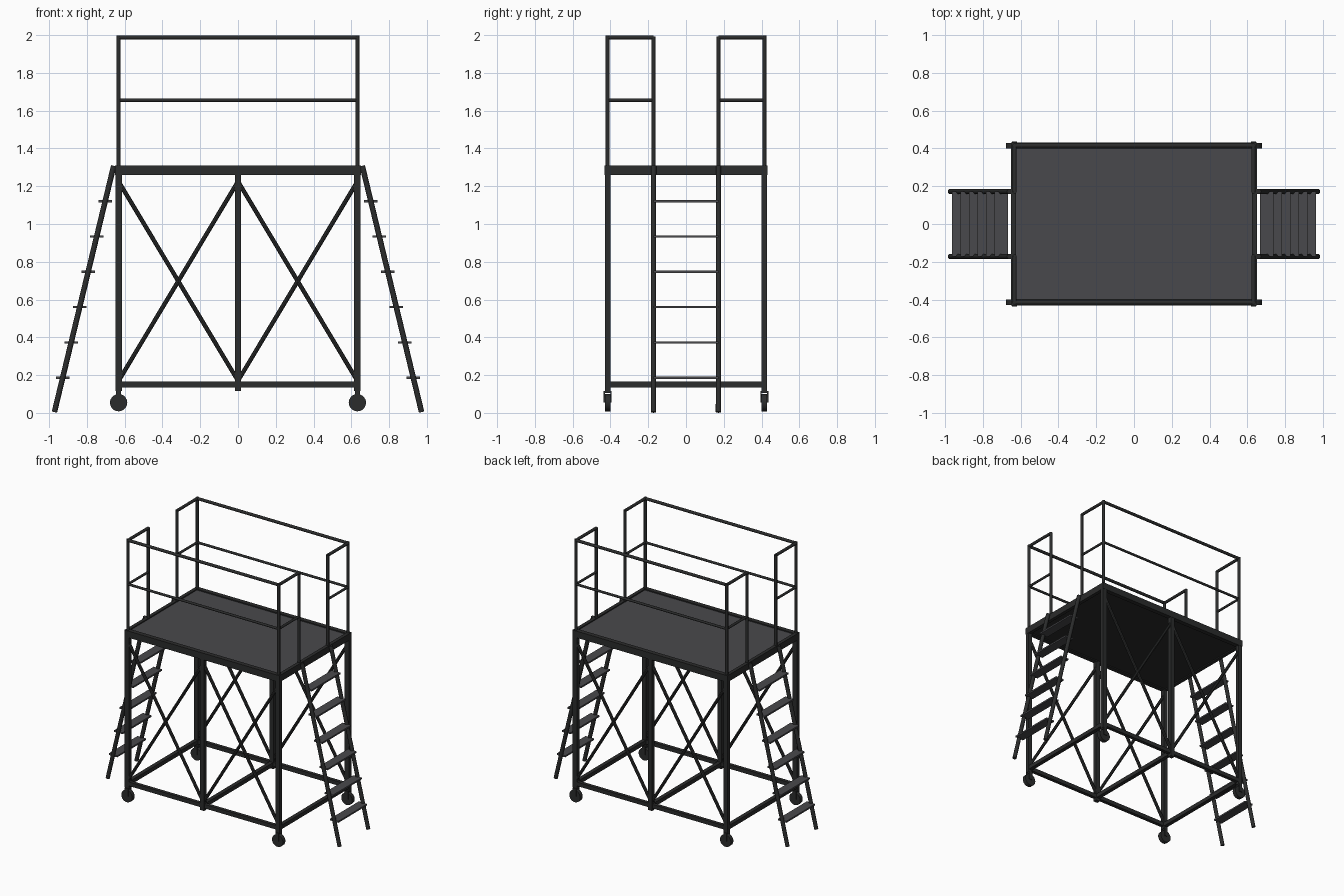
import bpy, math
from mathutils import Vector

if "Cube" in bpy.data.objects:
    bpy.data.objects.remove(bpy.data.objects["Cube"])


def material(name, rgb):
    m = bpy.data.materials.new(name)
    m.diffuse_color = (*rgb, 1)
    m.use_nodes = True
    m.node_tree.nodes["Principled BSDF"].inputs["Base Color"].default_value = m.diffuse_color
    return m


FRAME = material("dark steel", (0.024, 0.025, 0.025))
DECK = material("grey tread plate", (0.066, 0.066, 0.072))


def finish(name, mat):
    o = bpy.context.object
    o.name = name
    o.data.materials.append(mat)
    return o


def box(name, centre, size, mat=FRAME):
    bpy.ops.mesh.primitive_cube_add(size=1, location=centre)
    o = finish(name, mat)
    o.scale = size
    bpy.ops.object.transform_apply(location=False, rotation=False)
    return o


def tube(name, a, b, r, sides=12):
    a, b = Vector(a), Vector(b)
    d = b - a
    bpy.ops.mesh.primitive_cylinder_add(vertices=sides, radius=r, depth=d.length, location=(a + b) / 2)
    o = finish(name, FRAME)
    o.rotation_euler = d.to_track_quat('Z', 'Y').to_euler()
    bpy.ops.object.shade_smooth_by_angle(angle=math.radians(40))
    return o


X, Y, LY = 0.632, 0.415, 0.172   # post lines and ladder half width
LOW, DECK_Z, MID, TOP = 0.15, 1.285, 1.655, 1.988

# Deck plate with edge beams
box("deck", (0, 0, 1.289), (1.27, 0.82, 0.026), DECK)
box("deck_underside", (0, 0, 1.272), (1.27, 0.82, 0.008))
for s in (-1, 1):
    box("deck_long_beam", (0, s * Y, DECK_Z), (1.30, 0.034, 0.05))
    box("deck_end_beam", (s * 0.637, 0, DECK_Z), (0.026, 0.80, 0.05))
    box("lower_long_rail", (0, s * Y, LOW), (2 * X, 0.026, 0.03))
    box("lower_end_rail", (s * X, 0, LOW), (0.03, 2 * Y, 0.03))
box("lower_middle_rail", (0, 0, LOW), (0.03, 2 * Y, 0.03))

for sy in (-1, 1):
    y = sy * Y
    # Posts
    for x in (-X, 0, X):
        box("post", (x, y, 0.69), (0.034, 0.03, 1.15))
    # Crossed braces in both bays
    for sx in (-1, 1):
        tube("brace", (sx * X, y, 1.225), (0, y, 0.17), 0.0115, 8)
        tube("brace", (0, y, 1.225), (sx * X, y, 0.17), 0.0115, 8)
    # Long guard rails
    tube("top_rail", (-X, y, TOP), (X, y, TOP), 0.011)
    tube("middle_rail", (-X, y, MID), (X, y, MID), 0.009)

    for sx in (-1, 1):
        x = sx * X
        # Guard posts and short end rails
        tube("guard_post", (x, y, 1.29), (x, y, 1.997), 0.011)
        tube("gate_post", (x, sy * LY, 1.29), (x, sy * LY, 1.992), 0.011)
        tube("end_top_rail", (x, y, TOP), (x, sy * LY, TOP), 0.011)
        tube("end_middle_rail", (x, y, MID), (x, sy * LY, MID), 0.009)
        # Caster: wheel, fork and stem
        tube("wheel", (x, y - 0.015, 0.054), (x, y + 0.015, 0.054), 0.046, 20)
        for f in (-1, 1):
            box("caster_fork", (x, y + f * 0.018, 0.085), (0.026, 0.006, 0.06))
        box("caster_stem", (x, y, 0.11), (0.026, 0.042, 0.012))
        # Ladder stringer
        tube("ladder_stringer", (sx * 0.972, sy * LY, 0.004), (sx * 0.658, sy * LY, 1.308), 0.0145)

# Ladder treads
for sx in (-1, 1):
    for i in range(6):
        z = 0.186 + i * 0.187
        x = 0.972 - 0.314 * z / 1.308
        box("ladder_tread", (sx * x, 0, z), (0.07, 2 * LY, 0.012), DECK)
